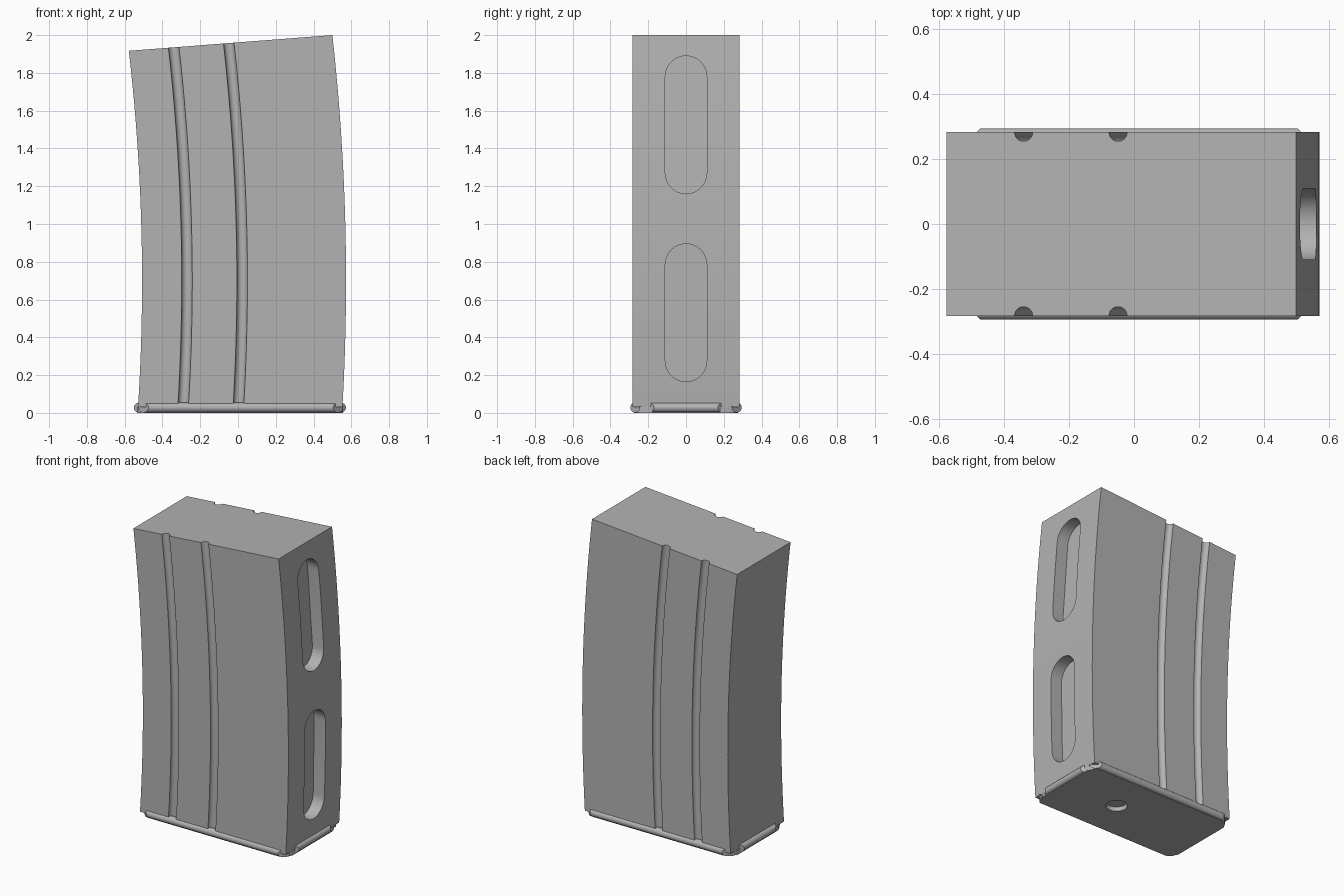
import bpy, bmesh, math

cube = bpy.data.objects.get("Cube")
if cube:
    bpy.data.objects.remove(cube, do_unlink=True)

grey = bpy.data.materials.new("grey metal")
grey.use_nodes = True
colour = (0.45, 0.45, 0.45, 1)
grey.diffuse_color = colour
grey.node_tree.nodes["Principled BSDF"].inputs["Base Color"].default_value = colour

HALF_Y = 0.283
BASE_Z = 0.03


def loft(name, rings):
    """Skin a list of matching closed rings and cap both ends."""
    bm = bmesh.new()
    loops = [[bm.verts.new(p) for p in ring] for ring in rings]
    n = len(loops[0])
    for a, b in zip(loops, loops[1:]):
        for i in range(n):
            j = (i + 1) % n
            bm.faces.new((a[i], a[j], b[j], b[i]))
    bm.faces.new(loops[0])
    bm.faces.new(loops[-1])
    bmesh.ops.recalc_face_normals(bm, faces=bm.faces)
    mesh = bpy.data.meshes.new(name)
    bm.to_mesh(mesh)
    bm.free()
    mesh.materials.append(grey)
    obj = bpy.data.objects.new(name, mesh)
    bpy.context.collection.objects.link(obj)
    return obj


def activate(obj):
    bpy.ops.object.select_all(action="DESELECT")
    obj.select_set(True)
    bpy.context.view_layer.objects.active = obj


def cut(obj, cutter):
    mod = obj.modifiers.new("cut", "BOOLEAN")
    mod.operation = "DIFFERENCE"
    mod.solver = "EXACT"
    mod.object = cutter
    activate(obj)
    bpy.ops.object.modifier_apply(modifier=mod.name)
    bpy.data.objects.remove(cutter, do_unlink=True)


def smooth(obj):
    activate(obj)
    bpy.ops.object.shade_smooth_by_angle(angle=math.radians(30))


def bend(u, z):
    """x of the curved body at height z, for a point at x = u where it bulges most."""
    return u - (z - 0.7) ** 2 / (22.2 + 2 * u)


# Curved body: a rectangle with two half-round grooves on each broad side
GROOVES = (-0.27, 0.022)
GROOVE_R = 0.028
LEFT, RIGHT = -0.508, 0.572

front = [(LEFT, -HALF_Y)]
for g in GROOVES:
    for k in range(13):
        a = math.pi * k / 12
        front.append((g - GROOVE_R * math.cos(a), -HALF_Y + GROOVE_R * math.sin(a)))
front.append((RIGHT, -HALF_Y))
section = front + [(u, -y) for u, y in reversed(front)]

STEPS = 20
rings = []
for s in range(STEPS + 1):
    ring = []
    for u, y in section:
        top = 2 - 0.083 * (RIGHT - u) / (RIGHT - LEFT)
        z = BASE_Z + (top - BASE_Z) * s / STEPS
        ring.append((bend(u, z), y, z))
    rings.append(ring)
body = loft("body", rings)


# Two long round-ended recesses on the outer curved edge
def slot_cutter(z0, z1, r=0.11, depth=0.08):
    outline = []
    for centre, start in ((z1 - r, 0), (z0 + r, math.pi)):
        for k in range(17):
            a = start + math.pi * k / 16
            outline.append((r * math.cos(a), centre + r * math.sin(a)))
    xa, xb = bend(RIGHT, z0) - depth, bend(RIGHT, z1) - depth
    floor = [(xa + (xb - xa) * (z - z0) / (z1 - z0), y, z) for y, z in outline]
    return loft("slot_cutter", [floor, [(0.8, y, z) for y, z in outline]])


for z0, z1 in ((0.165, 0.895), (1.16, 1.89)):
    cut(body, slot_cutter(z0, z1))
smooth(body)

# Floor plate with clipped corners and a round hole
CX, PX, PY, CLIP = 0.01, 0.545, 0.275, 0.06
quarter = [(PX, PY - CLIP), (PX - 0.02, PY - 0.02), (PX - CLIP, PY)]
outline = quarter + [(-x, y) for x, y in reversed(quarter)]
outline += [(-x, -y) for x, y in outline]
plate = loft("floor_plate", [[(CX + x, y, z) for x, y in outline] for z in (0.0, BASE_Z)])

circle = [(math.cos(math.tau * k / 32), math.sin(math.tau * k / 32)) for k in range(32)]
hole = [[(0.14 + 0.066 * c, 0.066 * s, z) for c, s in circle] for z in (-0.1, 0.1)]
cut(plate, loft("hole_cutter", hole))
smooth(plate)


# Rolled rims along the four edges of the plate, with mitred ends
def rim(name, along_x, side, offset, half, r=0.026):
    ends = []
    for end in (-1, 1):
        ring = []
        for c, s in circle:
            length = end * (half - r * c)
            across = side * (offset + r * c)
            z = 0.028 + r * s
            ring.append((CX + 0.005 + length, across, z) if along_x
                        else (CX + across, length, z))
        ends.append(ring)
    smooth(loft(name, ends))


rim("front_rim", True, -1, 0.269, 0.515)
rim("back_rim", True, 1, 0.269, 0.515)
rim("left_rim", False, 1, 0.535, 0.195)
rim("right_rim", False, -1, 0.535, 0.195)
